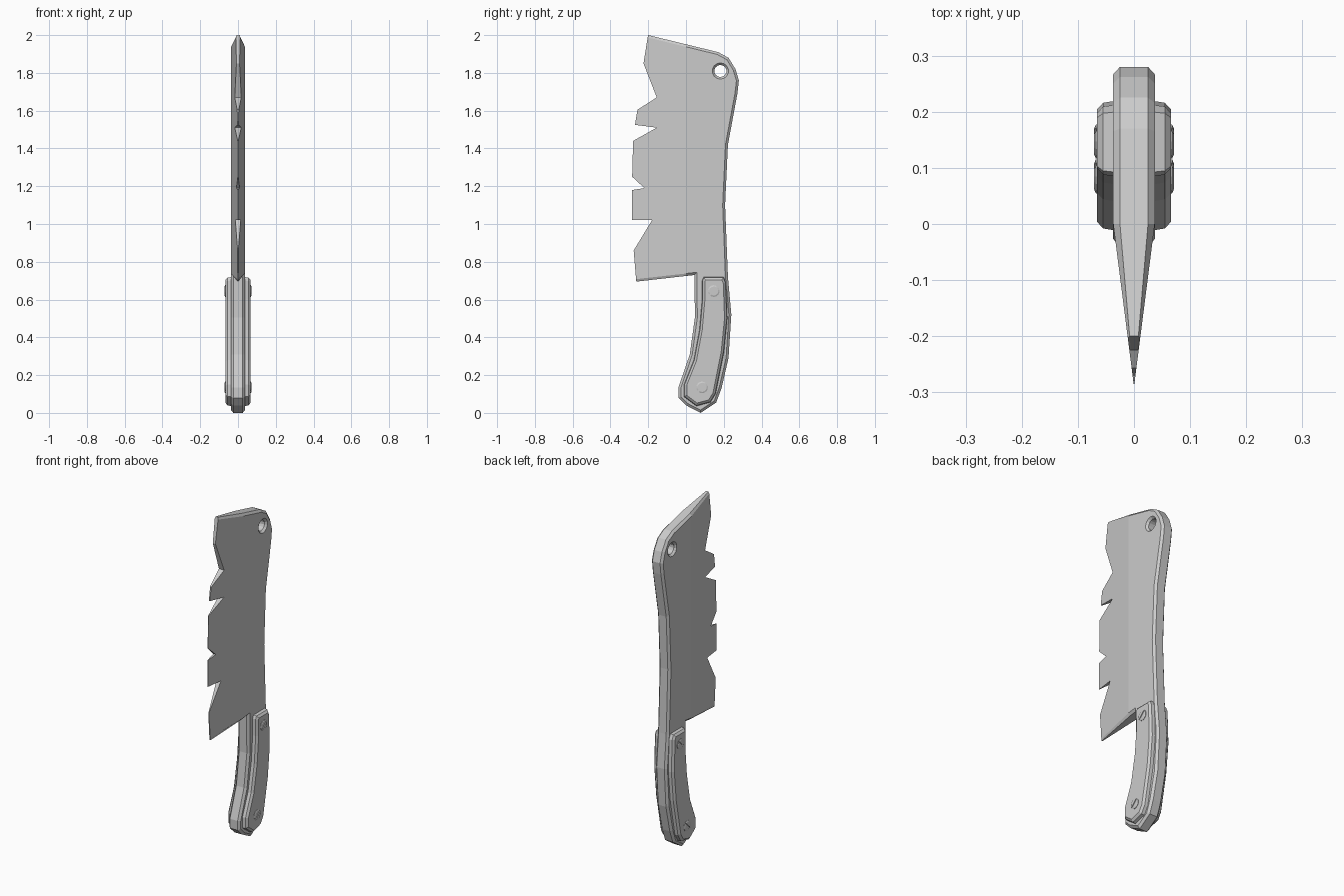
import bpy, bmesh, math
from mathutils import Vector

if "Cube" in bpy.data.objects:
    bpy.data.objects.remove(bpy.data.objects["Cube"])

steel = bpy.data.materials.new("plain grey")
steel.use_nodes = True
GREY = (0.6, 0.6, 0.6, 1)
steel.diffuse_color = GREY
steel.node_tree.nodes["Principled BSDF"].inputs["Base Color"].default_value = GREY

HALF = 0.037   # half thickness of the steel
EDGE = -0.29   # y of the cutting edge


def inset(pts, dist, chamfered=None):
    """Offset a clockwise (y, z) outline inward, only along chamfered edges."""
    n = len(pts)
    chamfered = chamfered or [True] * n
    result = []
    for i in range(n):
        p = Vector(pts[i])
        normals = []
        for a, b in ((i - 1, i), (i, (i + 1) % n)):
            if chamfered[a]:
                d = (Vector(pts[b]) - Vector(pts[a])).normalized()
                normals.append(Vector((d.y, -d.x)))
        if len(normals) == 2:
            m = normals[0] + normals[1]
            p += m * (dist * 2 / m.length_squared)
        elif normals:
            p += normals[0] * dist
        result.append(tuple(p))
    return result


def circle(y, z, r, n=14):
    return [(y + r * math.sin(math.tau * i / n), z + r * math.cos(math.tau * i / n))
            for i in range(n)]


def shell(name, rings):
    """Closed solid from a stack of (x, outline) rings."""
    bm = bmesh.new()
    loops = [[bm.verts.new((x, y, z)) for y, z in pts] for x, pts in rings]
    for lo, hi in zip(loops, loops[1:]):
        for i in range(len(lo)):
            j = (i + 1) % len(lo)
            bm.faces.new((lo[i], lo[j], hi[j], hi[i]))
    bm.faces.new(loops[0])
    bm.faces.new(loops[-1])
    bmesh.ops.recalc_face_normals(bm, faces=bm.faces)
    mesh = bpy.data.meshes.new(name)
    bm.to_mesh(mesh)
    bm.free()
    mesh.materials.append(steel)
    ob = bpy.data.objects.new(name, mesh)
    bpy.context.collection.objects.link(ob)
    return ob


def cut(target, cutter):
    """Subtract the cutter, then discard it."""
    cutter.hide_render = True
    mod = target.modifiers.new("cut", 'BOOLEAN')
    mod.operation = 'DIFFERENCE'
    mod.solver = 'EXACT'
    mod.object = cutter
    bpy.context.view_layer.objects.active = target
    bpy.ops.object.modifier_apply(modifier=mod.name)
    bpy.data.objects.remove(cutter)


# Blade and tang: one steel outline, spine and handle first, then the broken edge
spine = [(-.2, 2), (.17, 1.91), (.225, 1.88), (.262, 1.82), (.28, 1.76), (.272, 1.69),
         (.222, 1.42), (.207, 1.1), (.222, .72), (.24, .52), (.225, .29), (.188, .13),
         (.16, .055), (.077, 0), (0, .04), (-.04, .08), (-.04, .135), (.02, .31),
         (.047, .505), (.045, .73), (-.263, .695)]
teeth = [(-.277, .86), (-.18, 1.02), (-.285, 1.02), (-.285, 1.18), (-.22, 1.19),
         (-.285, 1.25), (-.28, 1.44), (-.155, 1.51), (-.27, 1.525), (-.257, 1.605),
         (-.155, 1.67), (-.225, 1.85)]
outline = spine + teeth
flags = [i < len(spine) - 1 for i in range(len(outline))]
inner = inset(outline, .013, flags)
blade = shell("blade_and_tang", [(-HALF, inner), (-.025, outline), (.025, outline), (HALF, inner)])

# Grind the blade to a wedge in front of y = 0
bm = bmesh.new()
bm.from_mesh(blade.data)
bmesh.ops.bisect_plane(bm, geom=bm.verts[:] + bm.edges[:] + bm.faces[:],
                       plane_co=(0, 0, 0), plane_no=(0, 1, 0))
for v in bm.verts:
    if v.co.z > .6 and v.co.y < 0:
        v.co.x *= (v.co.y - EDGE) / -EDGE
bm.to_mesh(blade.data)
bm.free()

# Chamfered hanging hole
hole = [(-.05, .055), (-.025, .032), (.025, .032), (.05, .055)]
cut(blade, shell("hole_cutter", [(x, circle(.182, 1.81, r)) for x, r in hole]))

# Grip scales and slotted screws on both sides
grip = [(.092, .72), (.2, .72), (.213, .69), (.22, .5), (.202, .32), (.158, .1),
        (.13, .055), (.055, .035), (-.012, .085), (-.012, .15), (.04, .28),
        (.07, .44), (.084, .6), (.084, .7)]
for side, s in (("left", 1), ("right", -1)):
    shell(side + "_grip_scale", [(s * .03, grip), (s * .055, inset(grip, .004)),
                                 (s * .066, inset(grip, .016))])
    for place, y, z in (("upper", .147, .645), ("lower", .085, .135)):
        screw = shell(f"{side}_{place}_screw", [(s * .055, circle(y, z, .031)),
                                                (s * .068, circle(y, z, .031)),
                                                (s * .071, circle(y, z, .024))])
        slot = [(y + .02, z + .026), (y + .026, z + .02),
                (y - .02, z - .026), (y - .026, z - .02)]
        cut(screw, shell("slot_cutter", [(s * .067, slot), (s * .08, slot)]))
